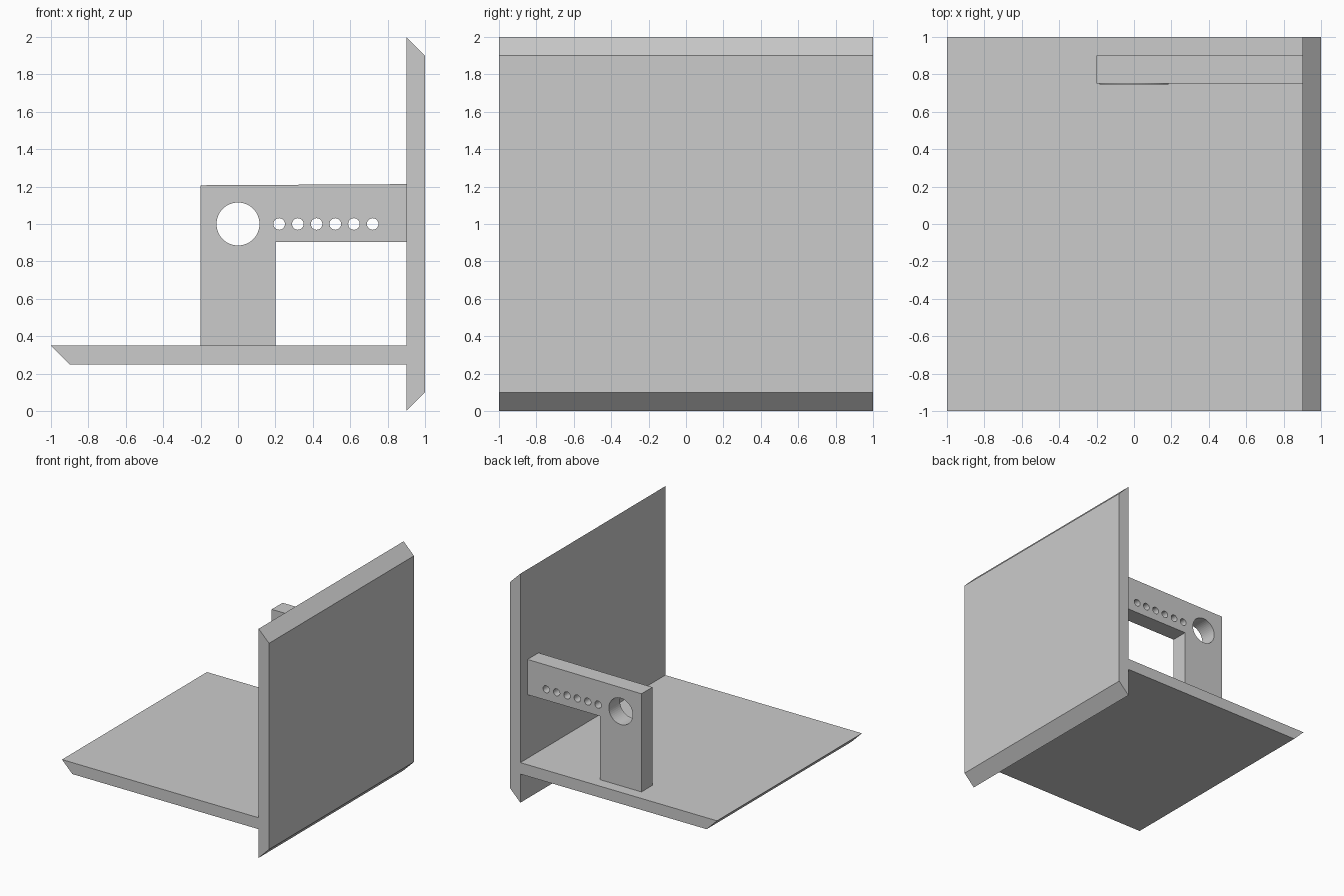
import bpy
import bmesh
from math import sin, cos, pi, radians

if "Cube" in bpy.data.objects:
    bpy.data.objects.remove(bpy.data.objects["Cube"], do_unlink=True)

grey = bpy.data.materials.new("plain_grey")
grey.use_nodes = True
GREY = (0.6, 0.6, 0.6, 1)
grey.diffuse_color = GREY
grey.node_tree.nodes["Principled BSDF"].inputs["Base Color"].default_value = GREY


def arc(x, z, radius, start=0, sweep=360, count=48):
    """Points along an arc; a full circle leaves out the repeated end point."""
    steps = count if sweep == 360 else count - 1
    angles = [radians(start + sweep * i / steps) for i in range(count)]
    return [(x + radius * cos(a), z + radius * sin(a)) for a in angles]


def extruded_part(name, loops, y_front, y_back):
    """Fill an x-z outline (later loops are holes) and extrude it along y."""
    curve = bpy.data.curves.new(name, "CURVE")
    curve.dimensions = "2D"
    curve.fill_mode = "BOTH"
    curve.extrude = (y_back - y_front) / 2
    for loop in loops:
        spline = curve.splines.new("POLY")
        spline.points.add(len(loop) - 1)
        for point, (x, z) in zip(spline.points, loop):
            point.co = (x, z, 0, 1)
        spline.use_cyclic_u = True
    source = bpy.data.objects.new(name + "_outline", curve)
    bpy.context.collection.objects.link(source)
    bpy.context.view_layer.update()
    evaluated = source.evaluated_get(bpy.context.evaluated_depsgraph_get())
    mesh = bpy.data.meshes.new_from_object(evaluated)
    bpy.data.objects.remove(source, do_unlink=True)

    bm = bmesh.new()
    bm.from_mesh(mesh)
    bmesh.ops.remove_doubles(bm, verts=bm.verts, dist=0.0001)
    bmesh.ops.recalc_face_normals(bm, faces=bm.faces)
    for face in bm.faces:
        face.smooth = False
        face.material_index = 0
    bm.to_mesh(mesh)
    bm.free()
    mesh.name = name
    mesh.materials.clear()
    mesh.materials.append(grey)
    part = bpy.data.objects.new(name, mesh)
    part.rotation_euler.x = pi / 2
    part.location.y = (y_front + y_back) / 2
    bpy.context.collection.objects.link(part)
    return part


# Square plates with mitred ends
extruded_part("floor_plate", [[(-1, 0.35), (-0.9, 0.25), (0.9, 0.25), (0.9, 0.35)]], -1, 1)
extruded_part("wall_plate", [[(0.9, 0), (1, 0.1), (1, 1.9), (0.9, 2)]], -1, 1)

# Angled bracket with one large hole and a row of small ones
large_hole = arc(0, 1, 0.115)
small_holes = [arc(0.22 + 0.1 * i, 1, 0.031, count=24) for i in range(6)]
bracket = [(-0.2, 0.35), (0.2, 0.35), (0.2, 0.905), (0.9, 0.905), (0.9, 1.213), (-0.2, 1.207)]
extruded_part("bracket", [bracket, large_hole] + small_holes, 0.75, 0.9)

# Tapered arm with a ring head, almost flush with the bracket front
arm = [(-0.112, 0.35), (0.118, 0.35)] + arc(0, 1, 0.185, -37, 254)
extruded_part("ring_arm", [arm, large_hole], 0.747, 0.752)
